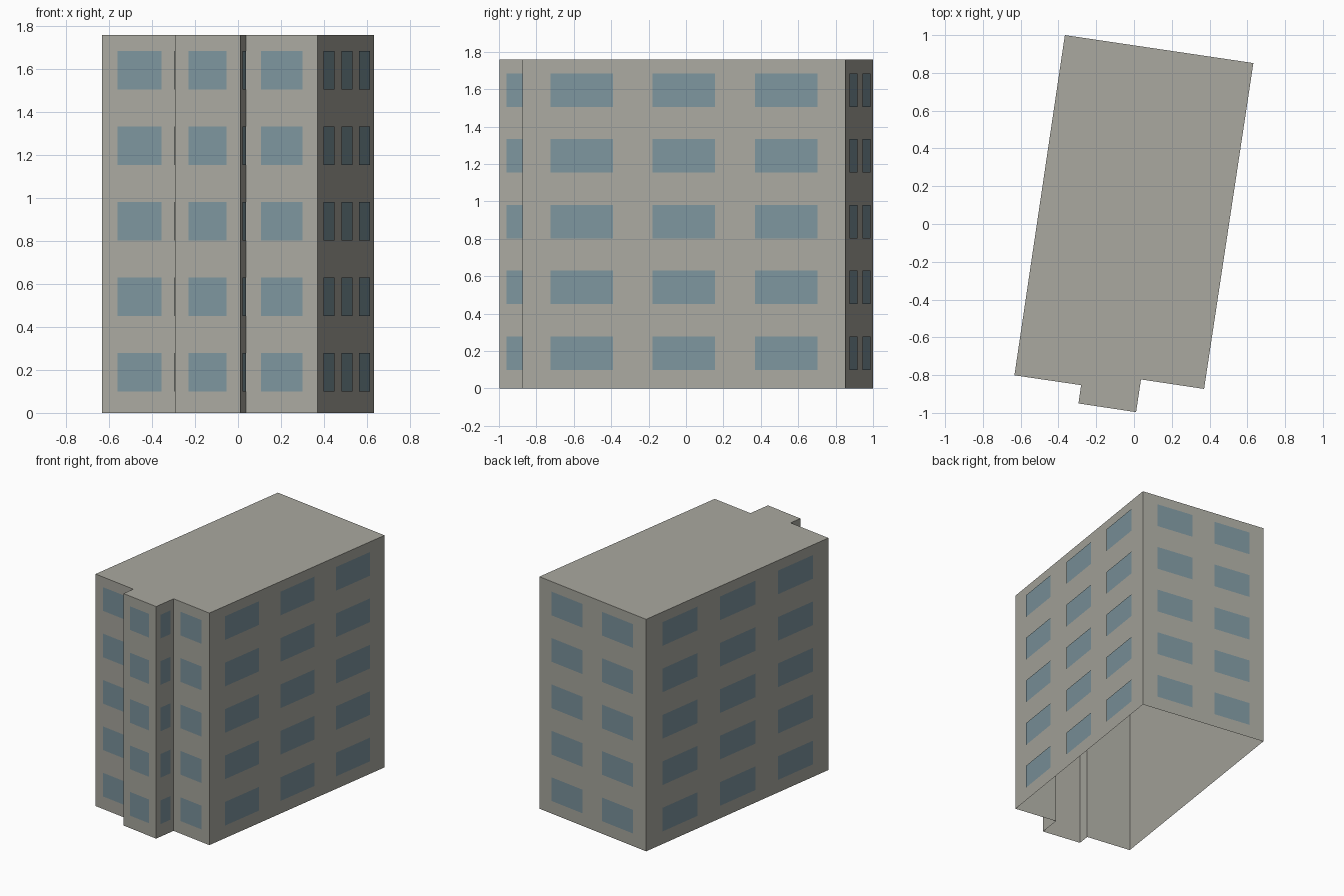
import bpy, bmesh
from mathutils import Vector

cube = bpy.data.objects.get("Cube")
if cube:
    bpy.data.objects.remove(cube, do_unlink=True)

HEIGHT, STOREYS, PROUD = 1.758, 5, 0.005
STOREY = HEIGHT / STOREYS

# Footprint corners, counter-clockwise, with the window count of the wall that starts there
PLAN = [((-0.633, -0.801), 1), ((-0.280, -0.853), 1), ((-0.294, -0.950), 1),
        ((0.011, -0.996), 1), ((0.037, -0.823), 1), ((0.371, -0.873), 3),
        ((0.632, 0.852), 2), ((-0.366, 1.0), 3)]


def material(name, rgb):
    mat = bpy.data.materials.new(name)
    mat.use_nodes = True
    mat.diffuse_color = (*rgb, 1)
    mat.node_tree.nodes["Principled BSDF"].inputs["Base Color"].default_value = (*rgb, 1)
    return mat


def add_object(name, bm, mat):
    mesh = bpy.data.meshes.new(name)
    bm.to_mesh(mesh)
    bm.free()
    mesh.materials.append(mat)
    obj = bpy.data.objects.new(name, mesh)
    bpy.context.collection.objects.link(obj)


def upright_quad(bm, p, q, low, high):
    corners = ((p, low), (q, low), (q, high), (p, high))
    return bm.faces.new([bm.verts.new((c.x, c.y, z)) for c, z in corners])


corners = [Vector(c) for c, _ in PLAN]
walls = list(zip(corners, corners[1:] + corners[:1], [n for _, n in PLAN]))

# Walls and flat roof, open underneath
bm = bmesh.new()
for a, b, _ in walls:
    upright_quad(bm, a, b, 0, HEIGHT)
bm.faces.new([bm.verts.new((c.x, c.y, HEIGHT)) for c in corners])
bmesh.ops.remove_doubles(bm, verts=bm.verts[:], dist=0.0001)
add_object("building_shell", bm, material("warm grey wall", (0.40, 0.395, 0.35)))

# Window panes, evenly spaced on every wall and storey
bm = bmesh.new()
for a, b, count in walls:
    along = b - a
    out = Vector((along.y, -along.x)).normalized() * PROUD
    for i in range(count):
        centre = 0.5 + (i - (count - 1) / 2) * 0.95 / count
        half = 0.29 / count
        p, q = (a + along * (centre + s * half) + out for s in (-1, 1))
        for floor in range(STOREYS):
            upright_quad(bm, p, q, (floor + 0.28) * STOREY, (floor + 0.79) * STOREY)
add_object("windows", bm, material("blue grey glass", (0.205, 0.30, 0.34)))
